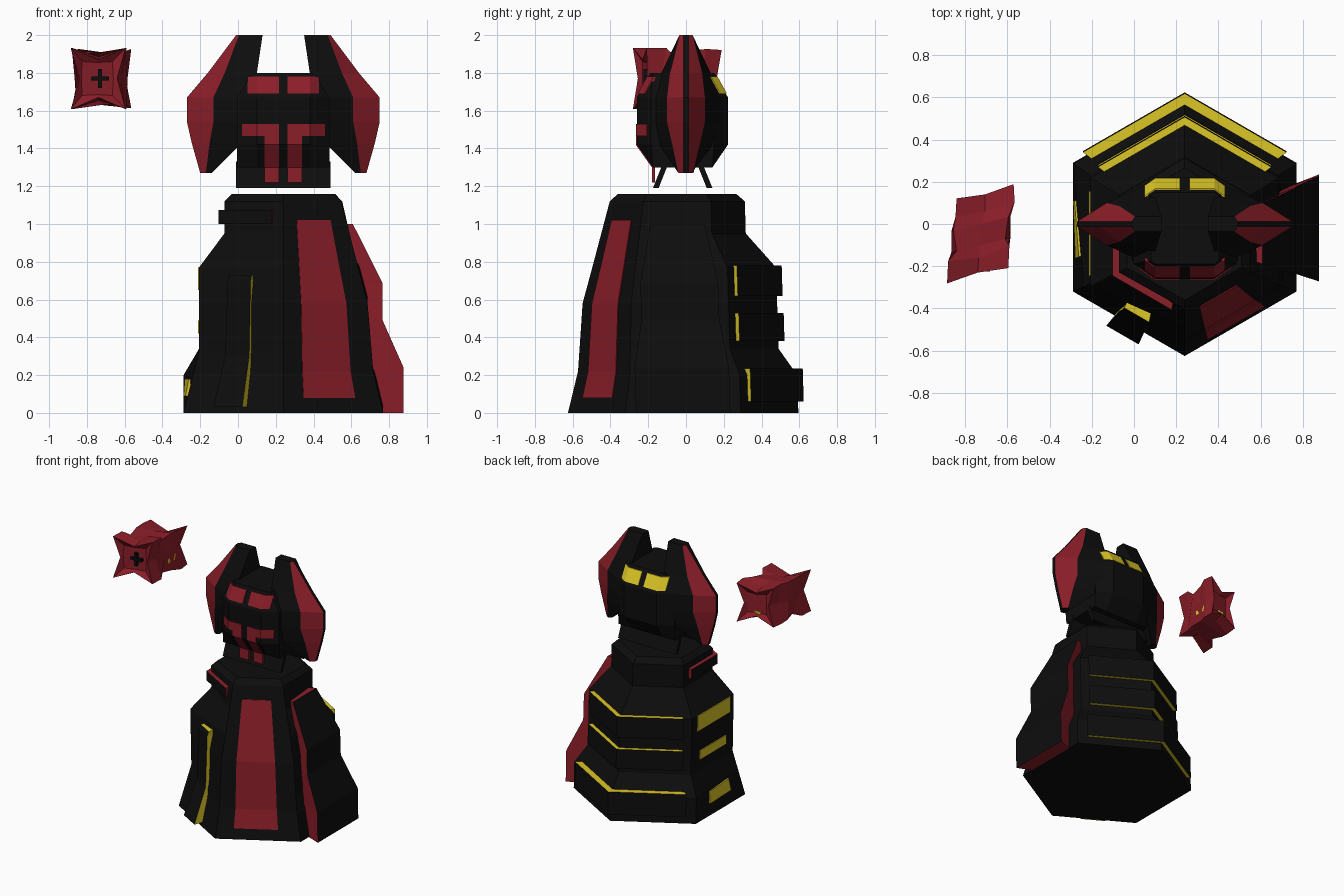
import bpy, math
from mathutils import Vector

if "Cube" in bpy.data.objects:
    bpy.data.objects.remove(bpy.data.objects["Cube"])

CX = 0.24  # axis of robed body and head


def material(name, rgb):
    m = bpy.data.materials.new(name)
    m.diffuse_color = (*rgb, 1)
    m.use_nodes = True
    m.node_tree.nodes["Principled BSDF"].inputs["Base Color"].default_value = m.diffuse_color
    return m


BLACK = material("black", (0.004, 0.004, 0.004))
RED = material("red", (0.26, 0.013, 0.022))
YELLOW = material("yellow", (0.72, 0.57, 0.02))


def make(name, verts, faces, mats, index=None):
    import bmesh
    me = bpy.data.meshes.new(name)
    me.from_pydata([tuple(v) for v in verts], [], faces)
    for m in mats:
        me.materials.append(m)
    if index:
        for p, i in zip(me.polygons, index):
            p.material_index = i
    bm = bmesh.new()
    bm.from_mesh(me)
    bmesh.ops.recalc_face_normals(bm, faces=bm.faces)
    bm.to_mesh(me)
    bm.free()
    ob = bpy.data.objects.new(name, me)
    bpy.context.collection.objects.link(ob)
    return ob


def loft(name, rings, mats, sides=None):
    """Closed skin over rings of equal size; sides = material slot per column."""
    n = len(rings[0])
    verts = [v for r in rings for v in r]
    faces, idx = [], []
    for i in range(len(rings) - 1):
        for j in range(n):
            k = (j + 1) % n
            faces.append((i * n + j, i * n + k, (i + 1) * n + k, (i + 1) * n + j))
            idx.append(sides[j] if sides else 0)
    faces += [tuple(range(n)), tuple(range(len(verts) - n, len(verts)))]
    return make(name, verts, faces, mats, idx + [0, 0])


def slab(name, outer, inner, face, rim):
    """Thick plate between two point grids, rim in its own colour."""
    R, C = len(outer), len(outer[0])
    verts = [p for row in outer for p in row] + [p for row in inner for p in row]
    o, faces, idx = R * C, [], []
    for i in range(R - 1):
        for j in range(C - 1):
            q = (i * C + j, i * C + j + 1, (i + 1) * C + j + 1, (i + 1) * C + j)
            faces += [q, tuple(v + o for v in reversed(q))]
            idx += [0, 1]
    loop = ([j for j in range(C)] + [i * C + C - 1 for i in range(1, R)]
            + [(R - 1) * C + j for j in range(C - 2, -1, -1)]
            + [i * C for i in range(R - 2, 0, -1)])
    for a, b in zip(loop, loop[1:] + loop[:1]):
        faces.append((a, b, b + o, a + o))
        idx.append(1)
    return make(name, verts, faces, [face, rim], idx)


def interp(table, z):
    for (a, ra), (b, rb) in zip(table, table[1:]):
        if z <= b:
            return ra + (rb - ra) * max(0, z - a) / (b - a)
    return table[-1][1]


# Hexagonal body: smooth profile in front, stepped profile behind
SMOOTH = [(0, .61), (.22, .55), (.58, .515), (.78, .455), (1.12, .355), (1.16, .31)]
STEP = [(0, .61), (.2, .61), (.34, .515), (.77, .515), (.95, .36), (1.12, .36), (1.16, .315)]
LEFT = [(0, .61), (.33, .515)] + STEP[3:]
PROFILES = [SMOOTH, SMOOTH, STEP, STEP, STEP, LEFT]  # front corner first, then ccw


def corner(k, z, r=None, off=0):
    k %= 6
    r = (interp(PROFILES[k], z) if r is None else r) + off
    a = math.radians(-90 + 60 * k)
    return Vector((CX + r * math.cos(a), -.015 - .03 * z + r * math.sin(a), z))


def on_body(k, u, z, r=None, off=0):
    return corner(k, z, r, off).lerp(corner(k + 1, z, r, off), u)


levels = sorted({z for p in PROFILES for z, _ in p})
loft("body", [[corner(k, z) for k in range(6)] for z in levels], [BLACK])


def body_plate(name, cols, prof, face, rim, off=0):
    outer = [[on_body(k, u, z, r, off) for k, u in cols] for z, r in prof]
    inner = [[on_body(k, u, z, None, -.03) for k, u in cols] for z, r in prof]
    slab(name, outer, inner, face, rim)


# Body plates
body_plate("side_plate", [(1, .16), (1, .84)],
           [(0, .735), (.24, .735), (.49, .607), (.69, .605), (1.0, .425)], BLACK, RED)
body_plate("front_left_plate", [(5, .37), (5, .63)],
           [(.03, .68), (.3, .565), (.7, .54), (.73, .525)], BLACK, YELLOW)
body_plate("collar_band", [(4, .18), (5, 0), (5, .82)],
           [(1.0, .395), (1.075, .395)], BLACK, RED)
for i, (lo, hi, r) in enumerate([(.06, .235, .64), (.38, .53, .548), (.62, .78, .545)]):
    body_plate(f"back_band_{i}", [(2, .13), (3, 0), (3, .87)],
               [(lo, r), (hi, r)], BLACK, YELLOW)
body_plate("front_panel", [(0, .21), (0, .74)],
           [(z, None) for z in (.08, .22, .4, .58, .78, 1.02)], RED, RED, .006)
for i, (lo, hi, a, b) in enumerate([(.09, .18, .3, .75), (.42, .49, .2, .82), (.65, .77, .13, .9)]):
    body_plate(f"side_window_{i}", [(4, a), (4, b)],
               [(lo, None), (hi, None)], YELLOW, YELLOW, .008)

# Head core, an octagon that narrows at the top and bottom
FRONT = [(1.19, .175), (1.3, .175), (1.42, .26), (1.67, .26), (1.8, .19)]
BACK = [(1.19, .14), (1.3, .14), (1.42, .222), (1.67, .222), (1.8, .15)]


def skin(d, z, sign, off=0):
    """Point on head front (-1) or back (+1) at distance d from the axis."""
    cut = max(0, abs(d) - .14) * .7 if z > 1.31 else 0
    return Vector((CX + d, sign * (interp(FRONT if sign < 0 else BACK, z) - cut + off), z))


rings = []
for z, w in [(1.3, .245), (1.42, .245), (1.67, .245), (1.8, .16)]:
    ds = (-w, -.14, .14, w)
    rings.append([skin(d, z, -1) for d in ds] + [skin(d, z, 1) for d in reversed(ds)])
loft("head", rings, [BLACK])

# Neck flaps below the head
for name, s in (("front_flap", -1), ("back_flap", 1)):
    grids = [[[skin(d, z, s, o) for d in (-.25, .25)] for z in (1.19, 1.33)] for o in (0, -.03)]
    slab(name, *grids, BLACK, BLACK)


def head_patch(name, ds, zs, sign, mat):
    grids = [[[skin(d, z, sign, o) for d in ds] for z in zs] for o in (.006, -.01)]
    slab(name, *grids, mat, mat)


# Face markings and fins, mirrored left and right
FIN = [  # z, outer, ridge, inner distance, ridge and inner half thickness
    (1.27, .44, .41, .38, .04, .03), (1.43, .485, .39, .22, .075, .15),
    (1.54, .51, .37, .2, .1, .18), (1.67, .51, .37, .2, .1, .18),
    (1.8, .40, .31, .14, .085, .13), (2.0, .25, .235, .11, .035, .035)]
for side, s in (("left", -1), ("right", 1)):
    head_patch(f"brow_{side}", [s * .022, s * .14, s * .19], [1.69, 1.78], -1, RED)
    head_patch(f"cheek_{side}", [s * .022, s * .14, s * .22], [1.465, 1.53], -1, RED)
    head_patch(f"mouth_strip_{side}", [s * .022, s * .1], [1.22, 1.3, 1.42, 1.5], -1, RED)
    head_patch(f"rear_light_{side}", [s * .022, s * .14, s * .19], [1.69, 1.78], 1, YELLOW)
    loft(f"fin_{side}", [[Vector((CX + s * d, y, z)) for d, y in
         ((do, -.012), (dr, -h), (di, -hi), (di, hi), (dr, h), (do, .012))]
         for z, do, dr, di, h, hi in FIN], [BLACK, RED], [1, 0, 0, 0, 1, 0])

# Floating fist: pinched square sections that flare at both ends
HAND = Vector((-.725, -.04, 1.77))
rings = []
for y, dx, c, m, flare in [(-.17, -.02, .08, .085, 0), (-.19, -.015, .145, .1, -.015),
                           (-.12, -.01, .145, .115, .02), (-.06, 0, .115, .14, 0),
                           (.04, 0, .13, .14, 0), (.1, .02, .14, .11, .01),
                           (.18, .02, .135, .09, .015), (.16, .025, .07, .07, 0)]:
    ring = []
    for i in range(8):
        a = math.radians(45 * i)
        k = c * math.sqrt(2) if i % 2 else m
        x, z = k * math.cos(a), k * math.sin(a) * (1.12 if i % 2 else 1)
        ring.append(HAND + Vector((x + dx, y + (flare if i % 2 else 0) + .25 * x, z)))
    rings.append(ring)
loft("fist", rings, [RED])


def box(name, c, size, mat):
    bpy.ops.mesh.primitive_cube_add(size=1, location=c)
    ob = bpy.context.object
    ob.name, ob.scale = name, size
    ob.data.materials.append(mat)


# Fist details
box("fist_slot_upright", (-.73, -.205, 1.77), (.022, .04, .1), BLACK)
box("fist_slot_cross", (-.73, -.205, 1.77), (.095, .04, .022), BLACK)
box("fist_light_side", (-.608, .03, 1.72), (.03, .09, .05), YELLOW)
box("fist_light_back", (-.68, .115, 1.7), (.1, .02, .02), YELLOW)
